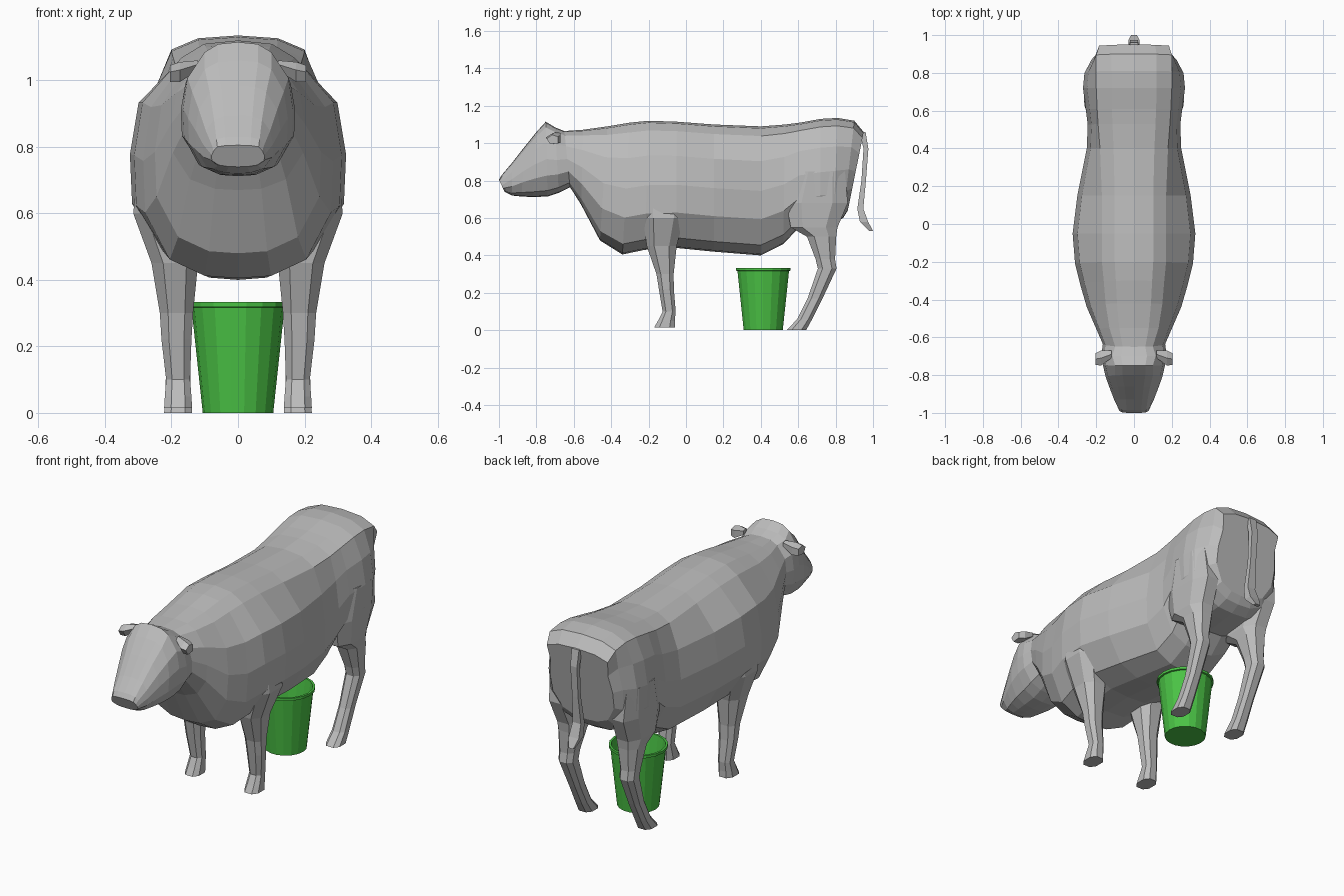
import bpy, bmesh, math


def material(name, rgb):
    m = bpy.data.materials.new(name)
    m.diffuse_color = (*rgb, 1.0)
    return m


HIDE = material("grey hide", (0.5, 0.5, 0.5))
GREEN = material("bucket green", (0.07, 0.55, 0.06))


def loft(name, rings, mat, caps=(True, True), mirror=False):
    """Skin closed rings of points, optionally mirrored across x = 0."""
    bm = bmesh.new()
    vs = [[bm.verts.new(p) for p in ring] for ring in rings]
    n = len(rings[0])
    for a, b in zip(vs, vs[1:]):
        for i in range(n):
            j = (i + 1) % n
            bm.faces.new((a[i], a[j], b[j], b[i]))
    if caps[0]:
        bm.faces.new(vs[0])
    if caps[1]:
        bm.faces.new(vs[-1])
    bmesh.ops.remove_doubles(bm, verts=bm.verts, dist=1e-5)
    bmesh.ops.recalc_face_normals(bm, faces=bm.faces)
    me = bpy.data.meshes.new(name)
    bm.to_mesh(me)
    bm.free()
    me.materials.append(mat)
    ob = bpy.data.objects.new(name, me)
    bpy.context.collection.objects.link(ob)
    if mirror:
        mod = ob.modifiers.new("Mirror", 'MIRROR')
        mod.use_axis[0] = True
        mod.use_clip = False
        mod.use_mirror_merge = False
    return ob


def trunk_ring(yt, zt, yb, zb, w, tw):
    """Slanted barrel section: top and bottom points, half width, back half width."""
    half = [(0, 1), (tw * 0.6, 0.985), (tw, 0.925), (w * 0.92, 0.73), (w, 0.5),
            (w * 0.98, 0.28), (w * 0.72, 0.08), (w * 0.35, 0.01), (0, 0)]
    pts = [(x, yb + (yt - yb) * f, zb + (zt - zb) * f) for x, f in half]
    return pts + [(-x, y, z) for x, y, z in pts[-2:0:-1]]


def leg_ring(z, cy, hy, cx, hx):
    """Horizontal chamfered rectangle."""
    c = 0.5
    return [(cx + hx * a, cy + hy * b, z) for a, b in
            ((1, -c), (1, c), (c, 1), (-c, 1), (-1, c), (-1, -c), (-c, -1), (c, -1))]


# Body, from neck to rump
NECK = (-0.65, 1.065, -0.62, 0.765, 0.165, 0.10)
body = [NECK,
        (-0.55, 1.072, -0.56, 0.67, 0.20, 0.13),
        (-0.42, 1.09, -0.46, 0.48, 0.25, 0.15),
        (-0.30, 1.11, -0.34, 0.405, 0.285, 0.16),
        (-0.20, 1.12, -0.22, 0.43, 0.312, 0.17),
        (-0.05, 1.115, -0.05, 0.44, 0.325, 0.17),
        (0.15, 1.10, 0.15, 0.42, 0.30, 0.17),
        (0.40, 1.09, 0.40, 0.40, 0.25, 0.18),
        (0.53, 1.10, 0.52, 0.46, 0.245, 0.19),
        (0.61, 1.11, 0.60, 0.545, 0.255, 0.195),
        (0.72, 1.13, 0.72, 0.56, 0.27, 0.20),
        (0.81, 1.135, 0.79, 0.57, 0.262, 0.20),
        (0.90, 1.12, 0.84, 0.60, 0.225, 0.20),
        (0.95, 1.06, 0.865, 0.64, 0.19, 0.185)]
loft("body", [trunk_ring(*s) for s in body], HIDE, (False, True))

# Head, from neck to muzzle
head = [NECK,
        (-0.70, 1.085, -0.68, 0.735, 0.172, 0.115),
        (-0.75, 1.115, -0.74, 0.715, 0.165, 0.10),
        (-0.80, 1.06, -0.82, 0.712, 0.15, 0.10),
        (-0.86, 0.985, -0.88, 0.715, 0.128, 0.085),
        (-0.93, 0.895, -0.93, 0.72, 0.105, 0.072),
        (-0.985, 0.83, -0.96, 0.735, 0.085, 0.065),
        (-1.00, 0.805, -0.97, 0.74, 0.08, 0.062)]
loft("head", [trunk_ring(*s) for s in head], HIDE, (False, True))

# Ears: small blunt flaps sticking out sideways
ear = [(0.12, -0.69, 1.045, 0.02, 0.015), (0.175, -0.71, 1.025, 0.04, 0.03),
       (0.205, -0.715, 1.02, 0.03, 0.025)]
loft("ears", [[(x, y + hy * a, z + hz * b) for a, b in
               ((-1, 0.2), (0, 1), (1, 0.6), (1, -0.8), (-0.4, -1))]
              for x, y, z, hy, hz in ear], HIDE, mirror=True)

# Front legs, shoulder to hoof
front = [(0.75, -0.12, 0.12, 0.24, 0.06), (0.60, -0.12, 0.11, 0.24, 0.075),
         (0.45, -0.13, 0.08, 0.19, 0.07), (0.30, -0.112, 0.046, 0.185, 0.05),
         (0.22, -0.105, 0.04, 0.185, 0.045), (0.10, -0.09, 0.035, 0.18, 0.036),
         (0.05, -0.105, 0.045, 0.18, 0.04), (0.015, -0.115, 0.055, 0.18, 0.042)]
loft("front_legs", [leg_ring(*s) for s in front], HIDE, mirror=True)

# Hind legs, thigh through hock to hoof
hind = [(0.85, 0.72, 0.13, 0.205, 0.06), (0.68, 0.70, 0.165, 0.19, 0.07),
        (0.55, 0.685, 0.125, 0.18, 0.07), (0.50, 0.725, 0.078, 0.18, 0.062),
        (0.38, 0.745, 0.052, 0.185, 0.045), (0.33, 0.755, 0.05, 0.185, 0.043),
        (0.17, 0.69, 0.04, 0.18, 0.036), (0.06, 0.635, 0.04, 0.18, 0.038),
        (0.0, 0.59, 0.052, 0.18, 0.042)]
loft("hind_legs", [leg_ring(*s) for s in hind], HIDE, mirror=True)

# Tail with a tuft at the end
tail = [(1.06, 0.945, 0.015, 0.022), (0.97, 0.962, 0.013, 0.02),
        (0.80, 0.95, 0.012, 0.018), (0.65, 0.932, 0.016, 0.025),
        (0.58, 0.952, 0.022, 0.03), (0.53, 0.99, 0.01, 0.015)]
loft("tail", [[(hx * a, cy + hy * b, z) for a, b in ((1, -1), (1, 1), (-1, 1), (-1, -1))]
              for z, cy, hy, hx in tail], HIDE)

# Open bucket with a rolled rim, turned around a vertical axis
profile = [(0, 0), (0.106, 0), (0.14, 0.317), (0.148, 0.319), (0.148, 0.333),
           (0.136, 0.333), (0.10, 0.012), (0, 0.012)]
SIDES = 18
bucket = [[(r * math.cos(t), 0.413 + r * math.sin(t), z) for r, z in profile]
          for t in [2 * math.pi * i / SIDES for i in range(SIDES)]]
bm = bmesh.new()
cols = [[bm.verts.new(p) for p in col] for col in bucket]
for i in range(SIDES):
    a, b = cols[i], cols[(i + 1) % SIDES]
    for k in range(len(profile) - 1):
        bm.faces.new((a[k], b[k], b[k + 1], a[k + 1]))
bmesh.ops.remove_doubles(bm, verts=bm.verts, dist=1e-5)
bmesh.ops.recalc_face_normals(bm, faces=bm.faces)
mesh = bpy.data.meshes.new("bucket")
bm.to_mesh(mesh)
bm.free()
mesh.materials.append(GREEN)
bpy.context.collection.objects.link(bpy.data.objects.new("bucket", mesh))
